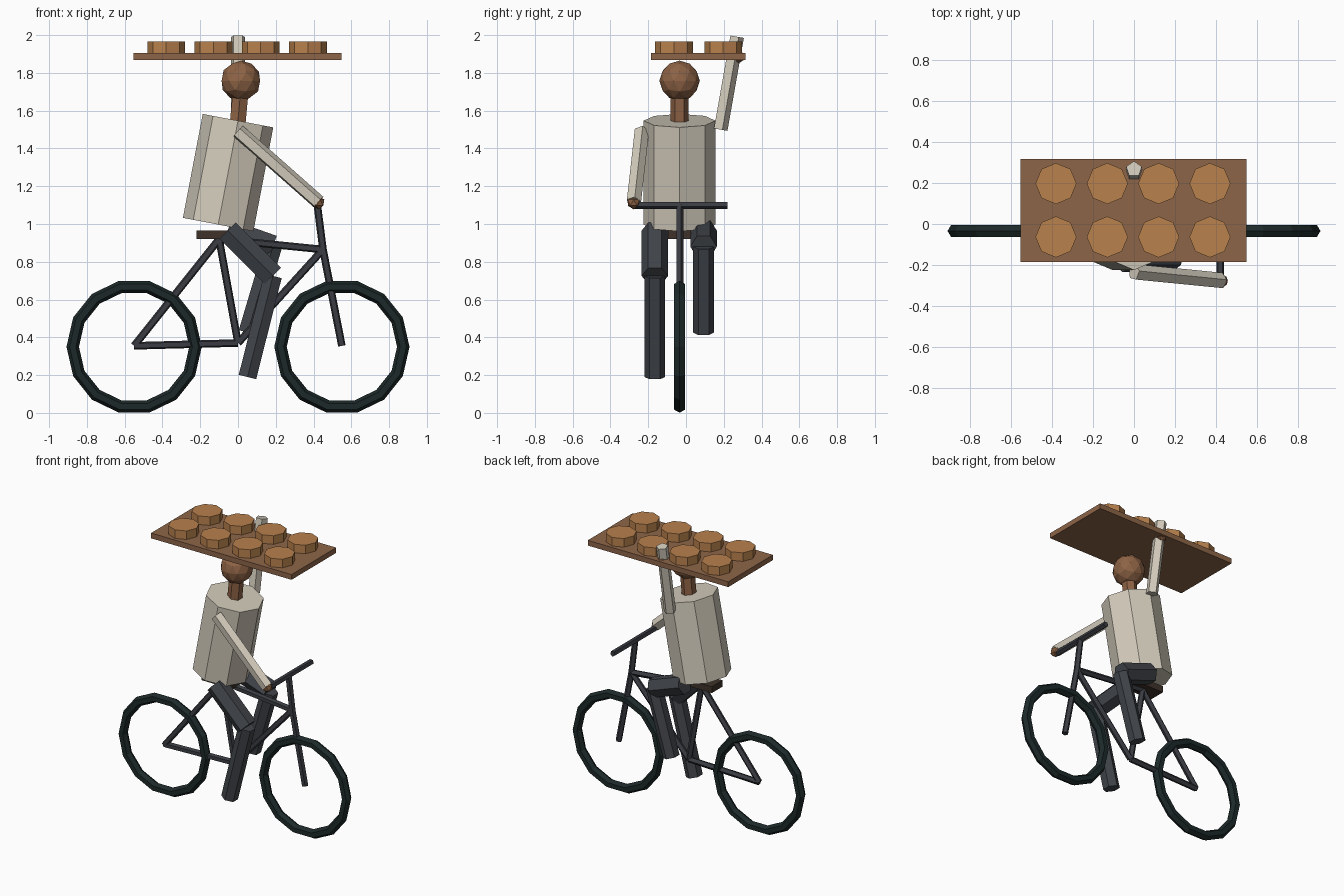
import bpy, bmesh, math
from mathutils import Vector, Matrix

if "Cube" in bpy.data.objects:
    bpy.data.objects.remove(bpy.data.objects["Cube"], do_unlink=True)

MID = -0.034  # centre plane of bicycle and rider


def material(name, r, g, b):
    m = bpy.data.materials.new(name)
    m.use_nodes = True
    m.diffuse_color = (r, g, b, 1)
    m.node_tree.nodes["Principled BSDF"].inputs["Base Color"].default_value = (r, g, b, 1)
    return m


TYRE = material("tyre_black", 0.012, 0.022, 0.022)
FRAME = material("frame_grey", 0.042, 0.046, 0.056)
SEAT = material("saddle_brown", 0.05, 0.032, 0.023)
TROUSERS = material("trouser_slate", 0.052, 0.058, 0.068)
SHIRT = material("shirt_cream", 0.65, 0.60, 0.50)
SKIN = material("skin_brown", 0.27, 0.125, 0.06)
WOOD = material("tray_wood", 0.27, 0.13, 0.065)
BREAD = material("bread_crust", 0.48, 0.22, 0.075)


def finish(name, bm, mat):
    mesh = bpy.data.meshes.new(name)
    bm.to_mesh(mesh)
    bm.free()
    mesh.materials.append(mat)
    obj = bpy.data.objects.new(name, mesh)
    bpy.context.collection.objects.link(obj)
    return obj


def rod(name, start, end, radius, sides, mat):
    """Straight prism between two points."""
    a, b = Vector(start), Vector(end)
    turn = Vector((0, 0, 1)).rotation_difference(b - a).to_matrix().to_4x4()
    bm = bmesh.new()
    bmesh.ops.create_cone(bm, cap_ends=True, segments=sides, radius1=radius,
                          radius2=radius, depth=(b - a).length,
                          matrix=Matrix.Translation((a + b) / 2) @ turn)
    return finish(name, bm, mat)


def ball(name, centre, radius, detail, mat):
    bm = bmesh.new()
    bmesh.ops.create_icosphere(bm, subdivisions=detail, radius=radius,
                               matrix=Matrix.Translation(centre))
    return finish(name, bm, mat)


def box(name, centre, size, mat):
    bm = bmesh.new()
    bmesh.ops.create_cube(bm, size=1, matrix=Matrix.Translation(centre)
                          @ Matrix.Diagonal((*size, 1)))
    return finish(name, bm, mat)


# Tyres
for name, x in (("rear_tyre", -0.55), ("front_tyre", 0.55)):
    bpy.ops.mesh.primitive_torus_add(major_segments=14, minor_segments=6,
                                     major_radius=0.325, minor_radius=0.033,
                                     location=(x, MID, 0.35),
                                     rotation=(math.pi / 2, 0, 0))
    tyre = bpy.context.object
    tyre.name = name
    tyre.data.materials.append(TYRE)
    tyre.data.shade_flat()

# Bicycle frame tubes, joined at shared points
rear_axle, front_axle = (-0.55, MID, 0.355), (0.55, MID, 0.355)
crank, seat_joint = (0, MID, 0.37), (-0.1, MID, 0.92)
head_joint, bar_joint = (0.45, MID, 0.865), (0.42, MID, 1.1)
for name, a, b in (("chain_stay", rear_axle, crank),
                   ("seat_stay", rear_axle, seat_joint),
                   ("seat_tube", crank, seat_joint),
                   ("top_tube", seat_joint, head_joint),
                   ("down_tube", crank, head_joint),
                   ("fork", head_joint, front_axle),
                   ("stem", head_joint, bar_joint)):
    rod(name, a, b, 0.021, 5, FRAME)
rod("handlebar", (0.42, MID - 0.25, 1.1), (0.42, MID + 0.255, 1.1), 0.02, 5, FRAME)
box("saddle", (-0.1, MID, 0.942), (0.24, 0.12, 0.045), SEAT)

# Rider's body
rod("torso", (-0.105, MID, 0.997), (0, MID, 1.547), 0.19, 8, SHIRT)
rod("neck", (-0.002, MID, 1.53), (0.012, MID, 1.68), 0.048, 6, SKIN)
ball("head", (0.015, MID, 1.758), 0.107, 2, SKIN)

# Arms: right on the handlebar, left raised to the tray
rod("right_arm", (0, -0.235, 1.49), (0.425, -0.277, 1.115), 0.04, 5, SHIRT)
ball("right_hand", (0.425, -0.277, 1.113), 0.036, 1, SKIN)
rod("left_arm", (0, 0.18, 1.5), (0, 0.267, 1.992), 0.04, 5, SHIRT)
ball("left_hand", (0, 0.27, 1.885), 0.04, 1, SKIN)

# Legs
for side, y, knee_z, foot_z in (("right", -0.165, 0.725, 0.19),
                                ("left", 0.093, 0.88, 0.425)):
    knee = (0.185, y, knee_z)
    rod(side + "_thigh", (-0.055, y, 0.965), knee, 0.07, 6, TROUSERS)
    rod(side + "_shin", knee, (0.05, y, foot_z), 0.055, 6, TROUSERS)

# Tray with two rows of loaves
box("tray", (-0.002, 0.066, 1.888), (1.1, 0.5, 0.037), WOOD)
for row in range(2):
    for col in range(4):
        x, y = -0.38 + 0.25 * col, -0.063 + 0.26 * row
        rod(f"loaf_{row}_{col}", (x, y, 1.9), (x, y, 1.967), 0.1, 8, BREAD)
